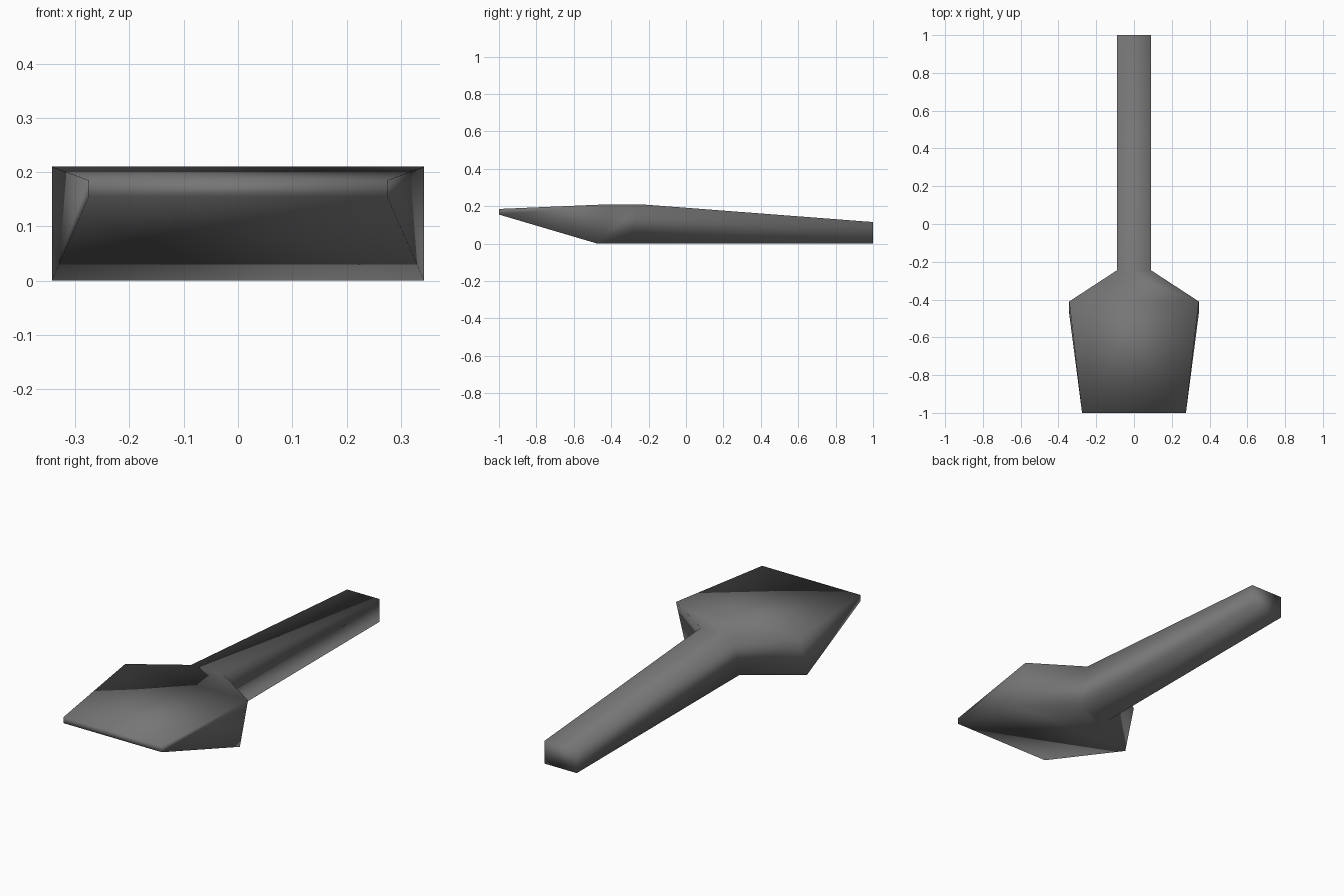
import bpy
import bmesh

cube = bpy.data.objects.get("Cube")
if cube:
    bpy.data.objects.remove(cube, do_unlink=True)

# Dark grey metal for the whole tool
metal = bpy.data.materials.new("dark_grey_metal")
metal.use_nodes = True
grey = (0.18, 0.18, 0.18, 1)
metal.diffuse_color = grey
metal.node_tree.nodes["Principled BSDF"].inputs["Base Color"].default_value = grey

# Four-sided sections from blade tip to handle end:
# half width, (y, z) of the bottom edge, (y, z) of the top edge
sections = [
    (0.275, (-1.0, 0.155), (-1.0, 0.185)),   # blade tip
    (0.343, (-0.475, 0.0), (-0.41, 0.21)),   # blade shoulder
    (0.09, (-0.30, 0.0), (-0.245, 0.21)),    # neck
    (0.09, (1.0, 0.0), (1.0, 0.115)),        # handle end
]

bm = bmesh.new()
rings = []
for half, low, high in sections:
    corners = [(-half, *low), (half, *low), (half, *high), (-half, *high)]
    rings.append([bm.verts.new(c) for c in corners])

# Skin neighbouring sections and cap both ends
for a, b in zip(rings, rings[1:]):
    for i in range(4):
        j = (i + 1) % 4
        bm.faces.new((a[i], a[j], b[j], b[i]))
bm.faces.new(rings[0])
bm.faces.new(rings[-1])
bmesh.ops.recalc_face_normals(bm, faces=bm.faces)
for face in bm.faces:
    face.smooth = True

mesh = bpy.data.meshes.new("blade_and_handle")
bm.to_mesh(mesh)
bm.free()
mesh.materials.append(metal)
tool = bpy.data.objects.new("blade_and_handle", mesh)
bpy.context.collection.objects.link(tool)
